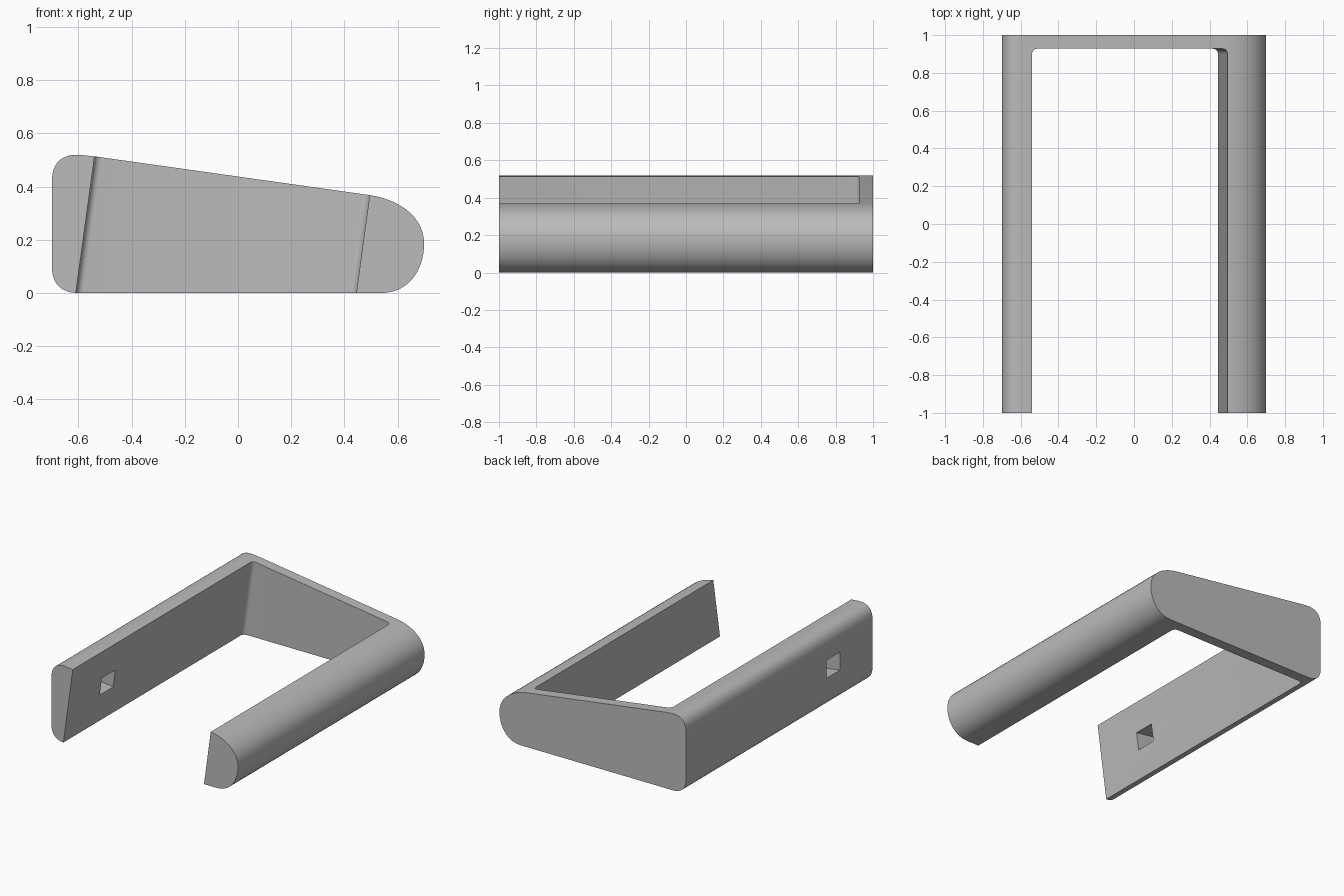
import bpy, bmesh, math
from mathutils import Vector
from mathutils.geometry import interpolate_bezier

cube = bpy.data.objects.get("Cube")
if cube:
    bpy.data.objects.remove(cube, do_unlink=True)

SLOPE = 0.137  # lean of the inner walls

grey = bpy.data.materials.new("satin grey")
grey.use_nodes = True
grey.diffuse_color = (0.5, 0.5, 0.5, 1)
grey.node_tree.nodes["Principled BSDF"].inputs["Base Color"].default_value = (0.5, 0.5, 0.5, 1)


def curve(a, ha, hb, b, steps=14):
    return interpolate_bezier(*[Vector((p[0], p[1], 0)) for p in (a, ha, hb, b)], steps)


def prism(name, low, high):
    """Closed solid between two matching outlines."""
    bm = bmesh.new()
    a = [bm.verts.new(p) for p in low]
    b = [bm.verts.new(p) for p in high]
    bm.faces.new(a)
    back = bm.faces.new(b[::-1])
    n = len(a)
    for i in range(n):
        j = (i + 1) % n
        bm.faces.new((a[i], b[i], b[j], a[j]))
    return bm, back


def finish(name, bm):
    bmesh.ops.recalc_face_normals(bm, faces=bm.faces[:])
    mesh = bpy.data.meshes.new(name)
    bm.to_mesh(mesh)
    bm.free()
    mesh.materials.append(grey)
    ob = bpy.data.objects.new(name, mesh)
    bpy.context.collection.objects.link(ob)
    return ob


# Tapered side profile, extruded front to back
outline = (
    curve((-0.7, 0.42), (-0.7, 0.488), (-0.665, 0.522), (-0.6, 0.52))
    + [Vector((-0.54, 0.514, 0))]
    + curve((0.49, 0.369), (0.61, 0.352), (0.7, 0.285), (0.7, 0.185))
    + curve((0.7, 0.185), (0.7, 0.085), (0.64, 0), (0.54, 0))[1:]
    + curve((-0.6, 0), (-0.665, 0), (-0.7, 0.035), (-0.7, 0.1))
)
bm, back = prism("bracket", [(p.x, -1, p.y) for p in outline],
                 [(p.x, 1, p.y) for p in outline])
# Rounded rim around the back face
bmesh.ops.bevel(bm, geom=list(back.edges), offset=0.03, segments=5,
                profile=0.5, affect='EDGES')
bracket = finish("bracket", bm)

# Leaning slot with filleted inner corners
left, right, wall, r = -0.61, 0.445, 0.928, 0.028
plan = [(left, -1.2), (right, -1.2)]
for cx, start in ((right - r, 0), (left + r, 90)):
    for i in range(7):
        t = math.radians(start + 15 * i)
        plan.append((cx + r * math.cos(t), wall - r + r * math.sin(t)))
bm, _ = prism("slot", *[[(x + SLOPE * z, y, z) for x, y in plan] for z in (-0.2, 0.8)])
slot = finish("slot_cutter", bm)

# Square hole through the taller arm, square to its inner wall
window = [(-0.65, -0.06), (-0.505, -0.06), (-0.505, 0.06), (-0.65, 0.06)]
sides = [[(x + SLOPE * h, y, 0.255 + h - SLOPE * (x + 0.575)) for y, h in window]
         for x in (-0.9, -0.4)]
bm, _ = prism("hole", *sides)
hole = finish("hole_cutter", bm)

for cutter in (slot, hole):
    mod = bracket.modifiers.new(cutter.name, 'BOOLEAN')
    mod.operation = 'DIFFERENCE'
    mod.solver = 'EXACT'
    mod.object = cutter
    bpy.ops.object.select_all(action='DESELECT')
    bracket.select_set(True)
    bpy.context.view_layer.objects.active = bracket
    bpy.ops.object.modifier_apply(modifier=mod.name)
    bpy.data.objects.remove(cutter, do_unlink=True)

bpy.ops.object.shade_smooth_by_angle(angle=math.radians(30))
